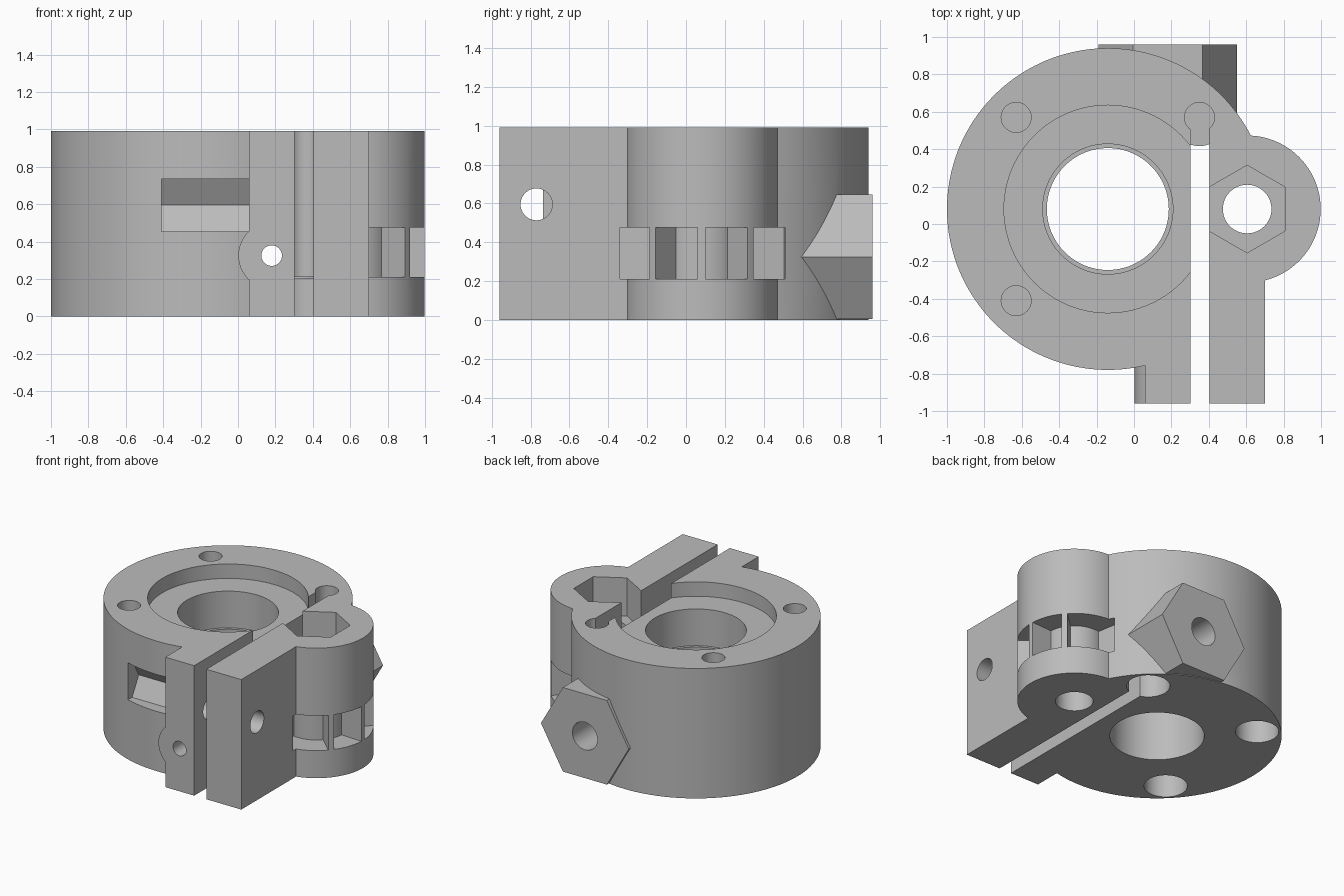
import bpy, bmesh, math
from mathutils import Vector

cube = bpy.data.objects.get("Cube")
if cube:
    bpy.data.objects.remove(cube, do_unlink=True)

grey = bpy.data.materials.new("plain grey")
grey.use_nodes = True
colour = (0.5, 0.5, 0.5, 1)
grey.diffuse_color = colour
grey.node_tree.nodes["Principled BSDF"].inputs["Base Color"].default_value = colour

TOP = 0.99
BODY = (-0.14, 0.08)
BOSS = (0.605, 0.08)
BOLT = (0.18, 0.325)
CROSS = (-0.77, 0.595)


def ring(centre, r, n=96, start=0.0):
    return [(centre[0] + r * math.cos(start + 2 * math.pi * i / n),
             centre[1] + r * math.sin(start + 2 * math.pi * i / n)) for i in range(n)]


def rect(x0, x1, y0, y1):
    return [(x0, y0), (x1, y0), (x1, y1), (x0, y1)]


def sector(centre, r0, r1, a0, a1, n=24):
    angles = [math.radians(a0 + (a1 - a0) * i / n) for i in range(n + 1)]
    path = [(r1, a) for a in angles] + [(r0, a) for a in reversed(angles)]
    return [(centre[0] + r * math.cos(a), centre[1] + r * math.sin(a)) for r, a in path]


def prism(name, outline, lo, hi, axis="z"):
    """Extrude a 2D outline along the chosen axis."""
    place = {"x": lambda u, v, w: (w, u, v),
             "y": lambda u, v, w: (u, w, v),
             "z": lambda u, v, w: (u, v, w)}[axis]
    bm = bmesh.new()
    face = bm.faces.new([bm.verts.new(place(u, v, lo)) for u, v in outline])
    side = bmesh.ops.extrude_face_region(bm, geom=[face])["geom"]
    move = Vector(place(0, 0, hi - lo))
    bmesh.ops.translate(bm, vec=move, verts=[g for g in side if isinstance(g, bmesh.types.BMVert)])
    bmesh.ops.recalc_face_normals(bm, faces=bm.faces)
    mesh = bpy.data.meshes.new(name)
    bm.to_mesh(mesh)
    bm.free()
    mesh.materials.append(grey)
    obj = bpy.data.objects.new(name, mesh)
    bpy.context.collection.objects.link(obj)
    return obj


def combine(target, tool, operation):
    mod = target.modifiers.new(tool.name, "BOOLEAN")
    mod.operation = operation
    mod.solver = "EXACT"
    mod.object = tool
    tool.hide_render = True
    bpy.context.view_layer.objects.active = target
    bpy.ops.object.modifier_apply(modifier=mod.name)
    bpy.data.objects.remove(tool, do_unlink=True)


# Solid parts: round body, side boss, jaws, bolt sleeve and hexagonal bolt seat
body = prism("clamp_body", ring(BODY, 0.86, 160), 0, TOP)
for part in (
    prism("side_boss", ring(BOSS, 0.393), 0, TOP),
    prism("jaws", rect(0.06, 0.70, -0.96, 0.05), 0, TOP),
    prism("bolt_sleeve", ring(BOLT, 0.178), -0.96, 0, "y"),
    prism("bolt_seat", ring(BOLT, 0.37, 6), 0.1, 0.96, "y"),
):
    combine(body, part, "UNION")

# Central bore, recess, clamp slot, boss bore and nut pocket, cross bolt and long bolt
cuts = [
    prism("recess", ring(BODY, 0.555), 0.88, 1.1),
    prism("upper_bore", ring(BODY, 0.348), 0.6, 1.1),
    prism("bore", ring(BODY, 0.326), -0.1, 1.1),
    prism("slot", rect(0.303, 0.405, -1.1, 0.54), -0.1, 1.1),
    prism("boss_bore", ring(BOSS, 0.13, 48), -0.1, 1.1),
    prism("nut_pocket", ring(BOSS, 0.234, 6, math.pi / 6), 0.7, 1.1),
    prism("cross_hole", ring(CROSS, 0.082, 48), -0.2, 1.1, "x"),
    prism("cross_nut_pocket", ring(CROSS, 0.162, 6), -0.41, 0.06, "x"),
    prism("long_hole", ring(BOLT, 0.055, 48), -1.1, 1.1, "y"),
    prism("long_hole_wide", ring(BOLT, 0.105, 48), 0.5, 1.1, "y"),
]
# Screw holes with wider counterbores underneath
screws = [(-0.63, 0.57), (-0.63, -0.41), (0.35, 0.57)]
for spot in screws:
    cuts.append(prism("screw_hole", ring(spot, 0.08, 48), 0.21, 1.1))
    cuts.append(prism("counterbore", ring(spot, 0.15, 48), -0.1, 0.2))
# Ribbed windows around the boss
for a0, a1 in ((-100, -43), (-37, -3), (3, 37), (43, 100)):
    cuts.append(prism("window", sector(BOSS, 0.22, 0.43, a0, a1), 0.21, 0.475))
for cutter in cuts:
    combine(body, cutter, "DIFFERENCE")

# Thin web bridging the slot above the last counterbore
combine(body, prism("web", ring(screws[-1], 0.153, 48), 0.2, 0.212), "UNION")

bpy.ops.object.select_all(action="DESELECT")
body.select_set(True)
bpy.context.view_layer.objects.active = body
bpy.ops.object.shade_smooth_by_angle(angle=math.radians(25))
